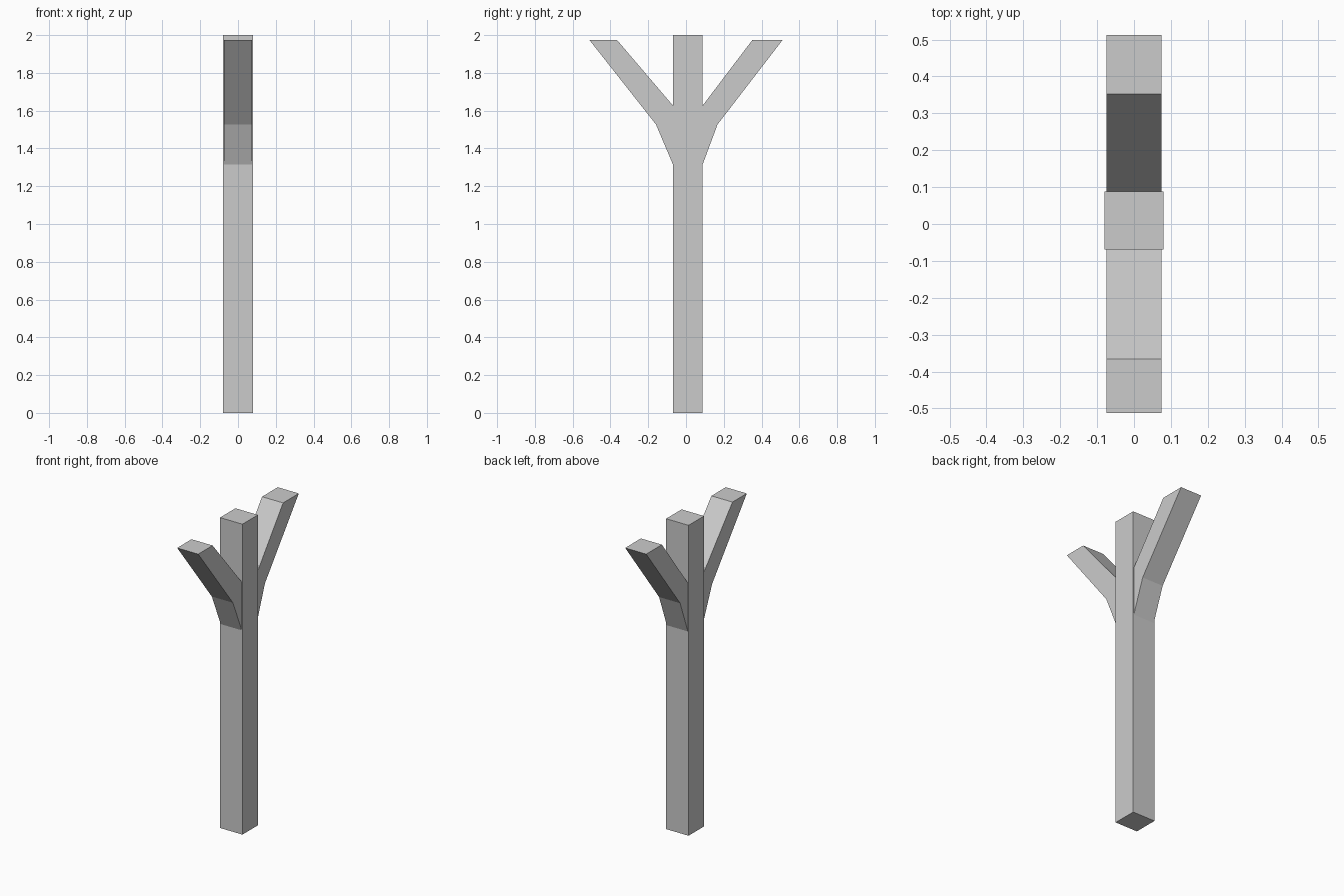
import bpy

if "Cube" in bpy.data.objects:
    bpy.data.objects.remove(bpy.data.objects["Cube"])


def prism(name, profile, half_width):
    """Extrude a closed (y, z) profile symmetrically along x."""
    n = len(profile)
    verts = [(x, y, z) for x in (-half_width, half_width) for y, z in profile]
    faces = [tuple(reversed(range(n))), tuple(range(n, 2 * n))]
    faces += [(i, (i + 1) % n, (i + 1) % n + n, i + n) for i in range(n)]
    mesh = bpy.data.meshes.new(name)
    mesh.from_pydata(verts, [], faces)
    # Make all normals point outward whatever the profile direction
    area = sum(profile[i][0] * profile[(i + 1) % n][1]
               - profile[(i + 1) % n][0] * profile[i][1] for i in range(n))
    if area < 0:
        mesh.flip_normals()
    obj = bpy.data.objects.new(name, mesh)
    bpy.context.collection.objects.link(obj)
    return obj


# Upright square post
FRONT, BACK = -0.069, 0.088
prism("post", [(FRONT, 0), (BACK, 0), (BACK, 2), (FRONT, 2)], 0.08)

# Bent braces, rooted slightly inside the post and cut level at the top
prism("back_brace", [(0.07, 1.267), (BACK, 1.315), (0.167, 1.527),
                     (0.512, 1.975), (0.352, 1.975), (BACK, 1.627),
                     (0.07, 1.604)], 0.075)
prism("front_brace", [(-0.051, 1.267), (FRONT, 1.315), (-0.159, 1.527),
                      (-0.512, 1.975), (-0.366, 1.975), (FRONT, 1.627),
                      (-0.051, 1.604)], 0.075)
